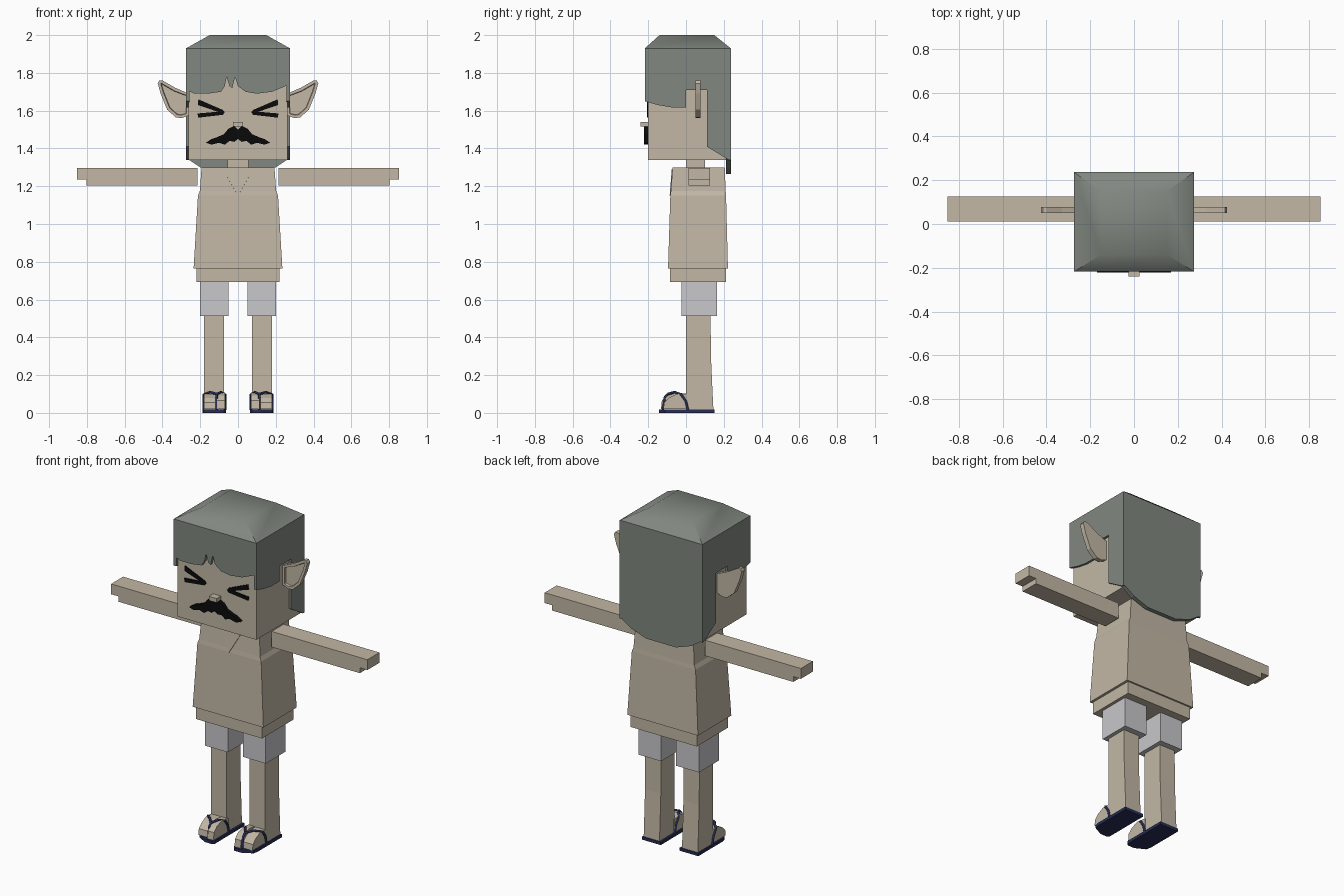
import bpy, bmesh, math

if "Cube" in bpy.data.objects:
    bpy.data.objects.remove(bpy.data.objects["Cube"], do_unlink=True)


def material(name, rgb):
    m = bpy.data.materials.new(name)
    m.use_nodes = True
    m.diffuse_color = (*rgb, 1)
    m.node_tree.nodes["Principled BSDF"].inputs["Base Color"].default_value = (*rgb, 1)
    return m


SKIN = material("beige", (0.54, 0.475, 0.375))
HAIR = material("grey_green_hair", (0.22, 0.243, 0.216))
SHORTS = material("light_grey_cloth", (0.58, 0.58, 0.6))
NAVY = material("navy_rubber", (0.02, 0.026, 0.09))
BLACK = material("black", (0.003, 0.003, 0.003))


def finish(name, bm, mat):
    bmesh.ops.recalc_face_normals(bm, faces=bm.faces)
    me = bpy.data.meshes.new(name)
    bm.to_mesh(me)
    bm.free()
    me.materials.append(mat)
    ob = bpy.data.objects.new(name, me)
    bpy.context.collection.objects.link(ob)
    return ob


def loft(name, mat, sections):
    """Stack of rectangles, each (z, x0, x1, y0, y1)."""
    bm = bmesh.new()
    rings = [[bm.verts.new(p) for p in ((x0, y0, z), (x1, y0, z), (x1, y1, z), (x0, y1, z))]
             for z, x0, x1, y0, y1 in sections]
    for a, b in zip(rings, rings[1:]):
        for i in range(4):
            j = (i + 1) % 4
            bm.faces.new((a[i], a[j], b[j], b[i]))
    bm.faces.new(rings[0])
    bm.faces.new(rings[-1])
    return finish(name, bm, mat)


def box(name, mat, x, y, z):
    return loft(name, mat, [(h, min(x), max(x), *y) for h in z])


def plate(name, mat, axis, pts, lo, hi, rim=0):
    """Outline extruded along an axis; a rim makes a recessed panel on both sides."""
    place = {"x": lambda p, d: (d, p[0], p[1]),
             "y": lambda p, d: (p[0], d, p[1]),
             "z": lambda p, d: (p[0], p[1], d)}[axis]
    bm = bmesh.new()
    caps = []
    rings = [[bm.verts.new(place(p, d)) for p in pts] for d in (lo, hi)]
    for ring in rings:
        caps.append(bm.faces.new(ring))
    n = len(pts)
    for i in range(n):
        j = (i + 1) % n
        bm.faces.new((rings[0][i], rings[0][j], rings[1][j], rings[1][i]))
    bmesh.ops.recalc_face_normals(bm, faces=bm.faces)
    if rim:
        bmesh.ops.inset_region(bm, faces=caps[:1], thickness=rim, depth=0)
        bmesh.ops.inset_region(bm, faces=caps[:1], thickness=0.003, depth=-0.012)
    return finish(name, bm, mat)


def flip(pts, s):
    return [(s * a, b) for a, b in pts]


def strap(name, pts):
    cu = bpy.data.curves.new(name, "CURVE")
    cu.dimensions = "3D"
    cu.bevel_depth = 0.007
    cu.bevel_resolution = 1
    sp = cu.splines.new("POLY")
    sp.points.add(len(pts) - 1)
    for p, co in zip(sp.points, pts):
        p.co = (*co, 1)
    cu.materials.append(NAVY)
    ob = bpy.data.objects.new(name, cu)
    bpy.context.collection.objects.link(ob)


# Head, neck and nose
box("head", SKIN, (-0.262, 0.262), (-0.2, 0.215), (1.34, 1.9))
box("neck", SKIN, (-0.055, 0.055), (0, 0.1), (1.28, 1.36))
box("nose", SKIN, (-0.026, 0.026), (-0.24, -0.19), (1.515, 1.54))

# Hair: domed cap, fringe, back and side panels
cap = loft("hair_cap", HAIR, [(1.88, -0.275, 0.275, -0.218, 0.237),
                              (1.93, -0.275, 0.275, -0.218, 0.237),
                              (2.0, -0.15, 0.15, -0.14, 0.15)])
bpy.context.view_layer.objects.active = cap
cap.select_set(True)
bpy.ops.object.shade_smooth_by_angle(angle=math.radians(45))
cap.select_set(False)
fringe = [(-0.275, 1.93), (-0.275, 1.71), (-0.23, 1.69), (-0.16, 1.69), (-0.09, 1.7),
          (-0.07, 1.73), (-0.06, 1.78), (-0.045, 1.73), (-0.03, 1.72), (-0.016, 1.78),
          (0, 1.73), (0.04, 1.7), (0.1, 1.69), (0.18, 1.7), (0.275, 1.74), (0.275, 1.93)]
plate("hair_fringe", HAIR, "y", fringe, -0.218, -0.198)
back = [(-0.275, 1.93), (-0.275, 1.35), (-0.2, 1.3), (-0.1, 1.265), (0.1, 1.265),
        (0.2, 1.3), (0.275, 1.35), (0.275, 1.93)]
plate("hair_back", HAIR, "y", back, 0.212, 0.237)
side = [(-0.218, 1.93), (-0.218, 1.65), (-0.15, 1.63), (-0.08, 1.618), (0, 1.618),
        (0, 1.71), (0.11, 1.71), (0.11, 1.41), (0.225, 1.34), (0.237, 1.34), (0.237, 1.93)]

# Facial outlines
ear = [(0.26, 1.69), (0.33, 1.72), (0.4, 1.76), (0.417, 1.76), (0.425, 1.745),
       (0.41, 1.69), (0.375, 1.605), (0.33, 1.565), (0.3, 1.56), (0.26, 1.575)]
brow_bar = [(0.21, 1.66), (0.212, 1.63), (0.09, 1.588), (0.07, 1.592), (0.08, 1.604)]
cheek_bar = [(0.215, 1.585), (0.21, 1.563), (0.08, 1.578), (0.07, 1.592), (0.09, 1.596)]
half_moustache = [(0, 1.5), (0.02, 1.52), (0.05, 1.505), (0.075, 1.475), (0.11, 1.46),
                  (0.14, 1.45), (0.17, 1.43), (0.14, 1.42), (0.1, 1.43), (0.07, 1.42),
                  (0.045, 1.44), (0.02, 1.435), (0, 1.45)]
mirrored = [(-a, b) for a, b in reversed(half_moustache[1:-1])]
plate("moustache", BLACK, "y", half_moustache + mirrored, -0.222, -0.198)

# Torso, neckline and hem
loft("shirt", SKIN, [(0.765, -0.235, 0.235, -0.095, 0.222),
                     (1.15, -0.212, 0.212, -0.083, 0.212),
                     (1.175, -0.202, 0.202, -0.08, 0.21),
                     (1.3, -0.193, 0.193, -0.071, 0.205)])
neckline = plate("neckline", SKIN, "y", [(-0.08, 0.14), (0, 0), (0.08, 0.14)], -0.003, 0.005)
neckline.location = (0, -0.0835, 1.15)
neckline.rotation_euler.x = -math.radians(4.5)
box("hem", SKIN, (-0.22, 0.22), (-0.086, 0.212), (0.692, 0.77))

# Foot outlines, seen from the side and from above
big_toe = [(0.01, 0.02), (0.01, 0.1), (-0.05, 0.108), (-0.1, 0.092), (-0.128, 0.065),
           (-0.133, 0.02)]
small_toes = [(0.01, 0.02), (0.01, 0.1), (-0.05, 0.1), (-0.09, 0.08), (-0.115, 0.055),
              (-0.12, 0.02)]
sole = [(0.063, 0.15), (0.063, -0.13), (0.075, -0.142), (0.12, -0.142), (0.18, -0.11),
        (0.187, -0.08), (0.187, 0.15)]

# Paired parts
for s, label in ((1, "left"), (-1, "right")):
    plate(label + "_hair_side", HAIR, "x", side, s * 0.258, s * 0.275)
    plate(label + "_ear", SKIN, "y", flip(ear, s), 0.05, 0.078, rim=0.016)
    plate(label + "_eye_upper", BLACK, "y", flip(brow_bar, s), -0.206, -0.198)
    plate(label + "_eye_lower", BLACK, "y", flip(cheek_bar, s), -0.206, -0.198)
    box(label + "_arm", SKIN, (s * 0.215, s * 0.802), (0.012, 0.126), (1.203, 1.297))
    box(label + "_fingers", SKIN, (s * 0.8, s * 0.852), (0.012, 0.126), (1.235, 1.297))
    box(label + "_shorts_leg", SHORTS, (s * 0.05, s * 0.202), (-0.025, 0.165), (0.513, 0.7))
    x0, x1 = sorted((s * 0.075, s * 0.18))
    loft(label + "_leg", SKIN, [(0.018, x0, x1, 0, 0.145), (0.12, x0, x1, 0, 0.14),
                                (0.3, x0, x1, 0, 0.132), (0.53, x0, x1, 0, 0.13)])
    plate(label + "_big_toe", SKIN, "x", big_toe, s * 0.07, s * 0.11)
    plate(label + "_small_toes", SKIN, "x", small_toes, s * 0.116, s * 0.18)
    plate(label + "_sole", NAVY, "z", flip(sole, s), 0, 0.018)
    for x, part in ((0.068, "_inner_strap"), (0.182, "_outer_strap")):
        mid = (x + 0.113) / 2
        strap(label + part, [(s * x, 0.01, 0.015), (s * x, 0, 0.06), (s * x, -0.025, 0.097),
                             (s * mid, -0.06, 0.11), (s * 0.113, -0.095, 0.1)])
    strap(label + "_thong", [(s * 0.113, -0.09, 0.104), (s * 0.113, -0.112, 0.085),
                             (s * 0.113, -0.122, 0.015)])
